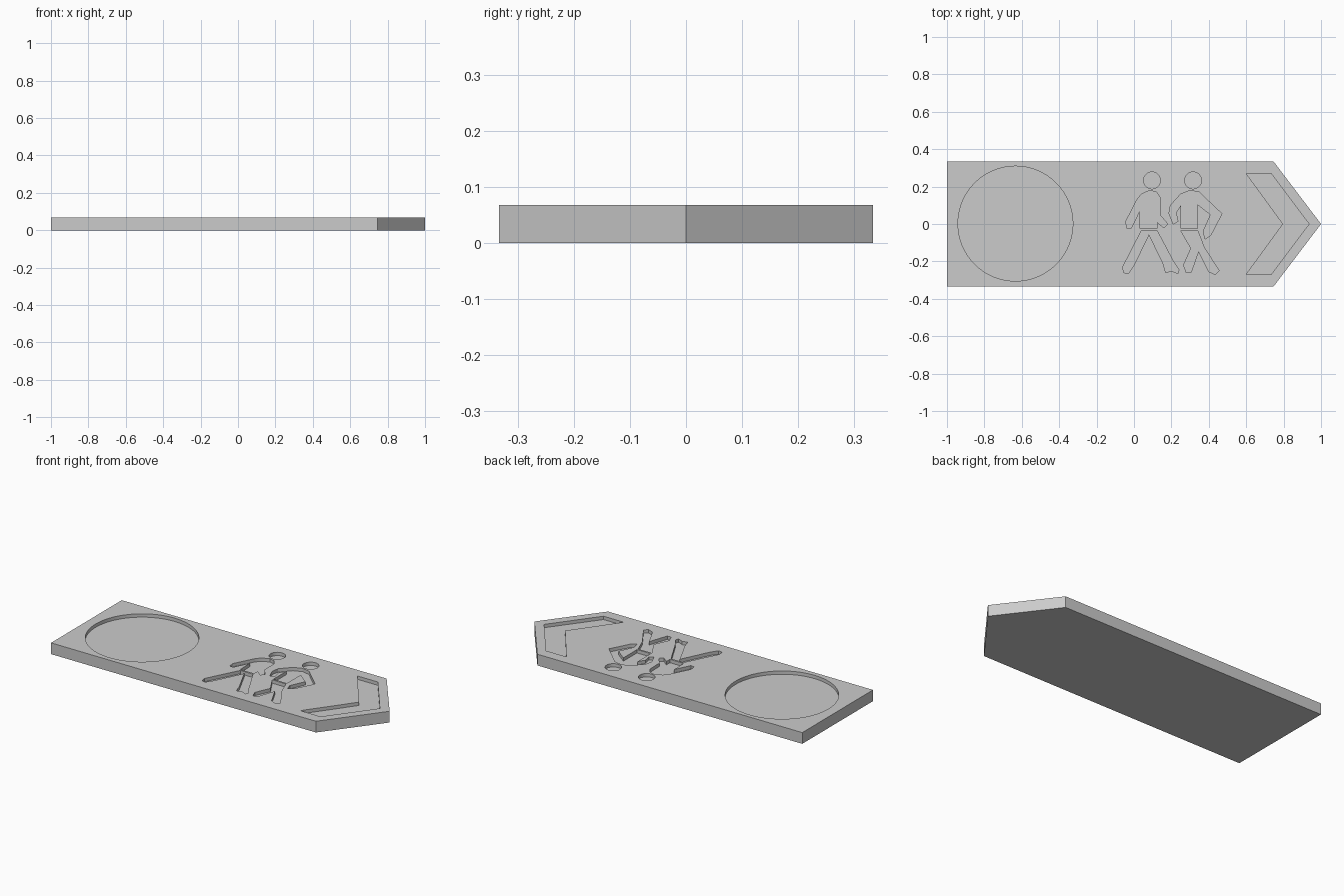
import bpy
import bmesh
from math import cos, sin, pi

if "Cube" in bpy.data.objects:
    bpy.data.objects.remove(bpy.data.objects["Cube"], do_unlink=True)

THICKNESS = 0.067
DEPTH = 0.02
UNIT = 0.01  # outlines below are written in hundredths

grey = bpy.data.materials.new("plain_grey")
grey.use_nodes = True
colour = (0.6, 0.6, 0.6, 1)
grey.diffuse_color = colour
grey.node_tree.nodes["Principled BSDF"].inputs["Base Color"].default_value = colour


def circle(cx, cy, radius, sides):
    return [(cx + radius * cos(2 * pi * i / sides),
             cy + radius * sin(2 * pi * i / sides)) for i in range(sides)]


def mirrored(points):
    """Close an upper half outline with its reflection across the long axis."""
    return points + [(x, -y) for x, y in reversed(points) if y]


def prism(name, outlines, bottom, top):
    """Extrude closed outlines straight up into one object."""
    bm = bmesh.new()
    for outline in outlines:
        face = bm.faces.new([bm.verts.new((x * UNIT, y * UNIT, bottom)) for x, y in outline])
        result = bmesh.ops.extrude_face_region(bm, geom=[face], use_keep_orig=True)
        moved = [v for v in result["geom"] if isinstance(v, bmesh.types.BMVert)]
        bmesh.ops.translate(bm, verts=moved, vec=(0, 0, top - bottom))
    bmesh.ops.recalc_face_normals(bm, faces=bm.faces)
    mesh = bpy.data.meshes.new(name)
    bm.to_mesh(mesh)
    bm.free()
    mesh.materials.append(grey)
    obj = bpy.data.objects.new(name, mesh)
    bpy.context.scene.collection.objects.link(obj)
    return obj


# Arrow-ended plate
plate = prism("sign_plate", [[(-100, -33.3), (74.7, -33.3), (100, 0), (74.7, 33.3), (-100, 33.3)]],
              0, THICKNESS)

# Round recess and direction chevron
disc = circle(-63.4, 0.2, 30.7, 96)
chevron = [(79.7, 0), (60, 27), (73.3, 27), (93.6, 0), (73.3, -27), (60, -27)]

# First walker: torso with arms, then legs
first_body = [(8.5, 18), (4, 16), (1.6, 13), (-4.3, 1.5), (-4, -2), (-1.6, -2.4),
              (3, 7), (3.2, -2.4), (12.3, -2.4), (12.3, 1), (16, -2), (18, 0),
              (14.2, 4.5), (14, 14), (12, 17)]
first_legs = [(4, -3.5), (-6, -23), (-5.5, -26), (-3, -26.5), (0, -22), (8, -5.5),
              (15.5, -21), (17, -26), (20, -25), (23.5, -26.5), (24, -24.5),
              (21, -20), (12.3, -3.5)]

# Second walker
second_body = [(30, 18), (25, 16), (19.5, 10), (18.7, 5.6), (21, 0), (23.5, 1.5),
               (22.5, 6), (25, 10), (25, -2.4), (34, -2.4), (34, 10.5), (41, 5),
               (37, -4), (38, -8), (41, -6), (47, 5.5), (38, 14), (35, 17)]
second_legs = [(25, -3.5), (30.5, -13), (26.5, -22), (28, -26), (30.5, -26),
               (34.5, -14.5), (40, -25.5), (43.5, -27), (45.5, -25), (37.5, -12.5),
               (34, -3.5)]

heads = [circle(x, 23.3, 4.5, 40) for x in (9.6, 31.6)]

# Sink every shape into the top of the plate
cutter = prism("recess_cutter",
               [disc, chevron, first_body, first_legs, second_body, second_legs] + heads,
               THICKNESS - DEPTH, THICKNESS + DEPTH)
cutter.hide_render = True
cut = plate.modifiers.new("recesses", "BOOLEAN")
cut.operation = "DIFFERENCE"
cut.solver = "EXACT"
cut.object = cutter

bpy.context.view_layer.update()
carved = bpy.data.meshes.new_from_object(plate.evaluated_get(bpy.context.evaluated_depsgraph_get()))
plate.modifiers.clear()
plate.data = carved
bpy.data.objects.remove(cutter, do_unlink=True)

# Smooth the round walls while keeping the rims crisp
bpy.context.view_layer.objects.active = plate
plate.select_set(True)
bpy.ops.object.shade_smooth_by_angle()
